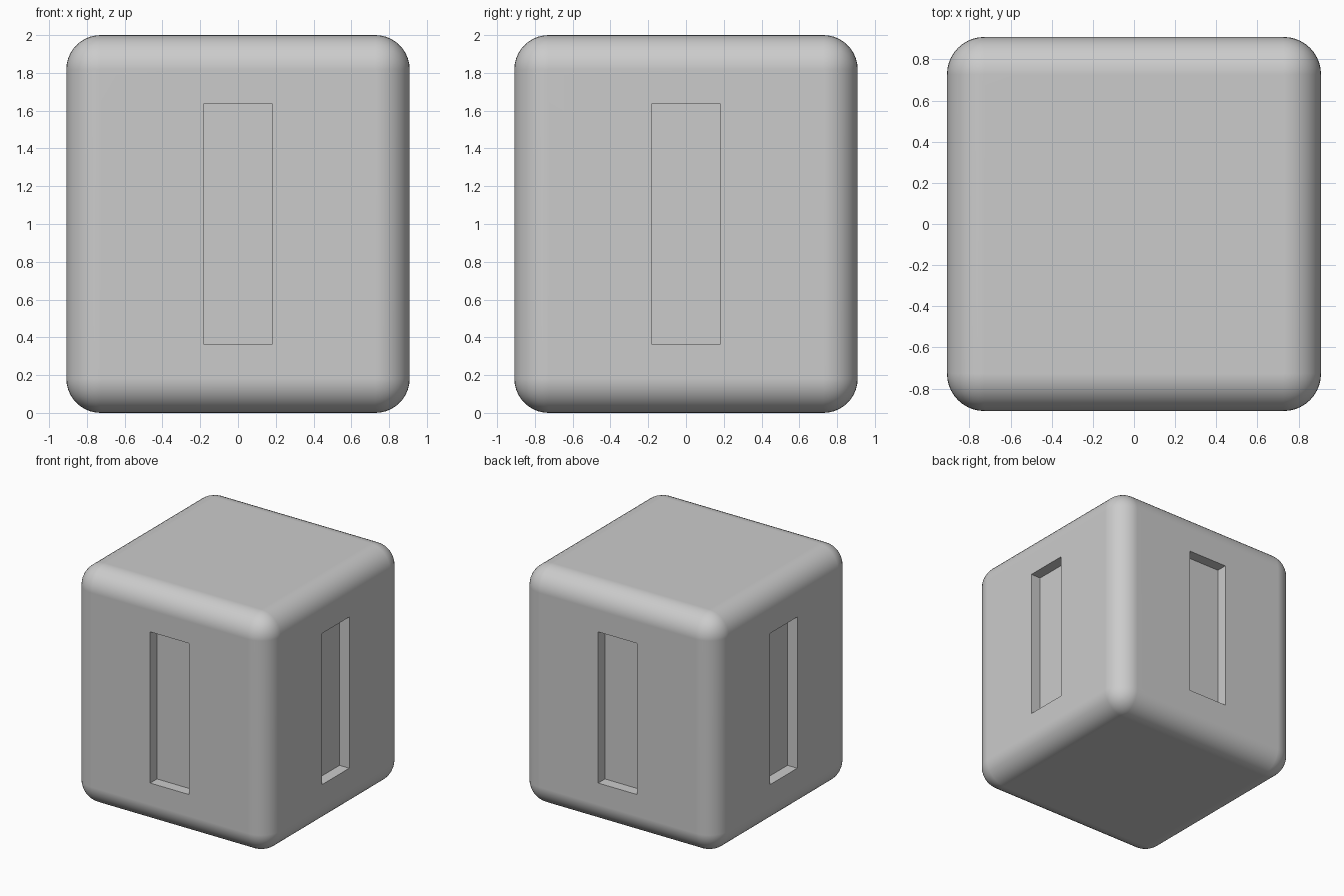
import bpy
import bmesh
from math import pi
from mathutils import Matrix, Vector

WIDTH, HEIGHT, ROUND = 1.818, 2.0, 0.182
SLOT_WIDTH, SLOT_HEIGHT, SLOT_DEPTH = 0.364, 1.273, 0.091

default = bpy.data.objects.get("Cube")
if default:
    bpy.data.objects.remove(default, do_unlink=True)

grey = bpy.data.materials.new("light_grey")
grey.use_nodes = True
grey.diffuse_color = (0.6, 0.6, 0.6, 1)
grey.node_tree.nodes["Principled BSDF"].inputs["Base Color"].default_value = (0.6, 0.6, 0.6, 1)


def make_boxes(name, size, matrices):
    """One object holding a box of the given size at each matrix."""
    bm = bmesh.new()
    scale = Matrix.Diagonal(Vector((*size, 1)))
    for matrix in matrices:
        bmesh.ops.create_cube(bm, size=1, matrix=matrix @ scale)
    mesh = bpy.data.meshes.new(name)
    bm.to_mesh(mesh)
    bm.free()
    mesh.materials.append(grey)
    obj = bpy.data.objects.new(name, mesh)
    bpy.context.collection.objects.link(obj)
    return obj


# Rounded block
center = Matrix.Translation((0, 0, HEIGHT / 2))
block = make_boxes("rounded_block", (WIDTH, WIDTH, HEIGHT), [center])
bevel = block.modifiers.new("rounding", "BEVEL")
bevel.width = ROUND
bevel.segments = 10

# Upright slot in each of the four sides
offset = Matrix.Translation((0, -WIDTH / 2, 0))
turns = [center @ Matrix.Rotation(i * pi / 2, 4, "Z") @ offset for i in range(4)]
cutter = make_boxes("slot_cutter", (SLOT_WIDTH, 2 * SLOT_DEPTH, SLOT_HEIGHT), turns)
cutter.hide_render = True
cut = block.modifiers.new("slots", "BOOLEAN")
cut.operation = "DIFFERENCE"
cut.solver = "EXACT"
cut.object = cutter

# Apply the cuts, then shade smooth with crisp slot edges and flat sides
bpy.ops.object.select_all(action="DESELECT")
block.select_set(True)
bpy.context.view_layer.objects.active = block
bpy.ops.object.convert(target="MESH")
bpy.data.objects.remove(cutter, do_unlink=True)
bpy.ops.object.shade_smooth_by_angle(angle=pi / 6)
normals = block.modifiers.new("flat_sides", "WEIGHTED_NORMAL")
normals.keep_sharp = True
